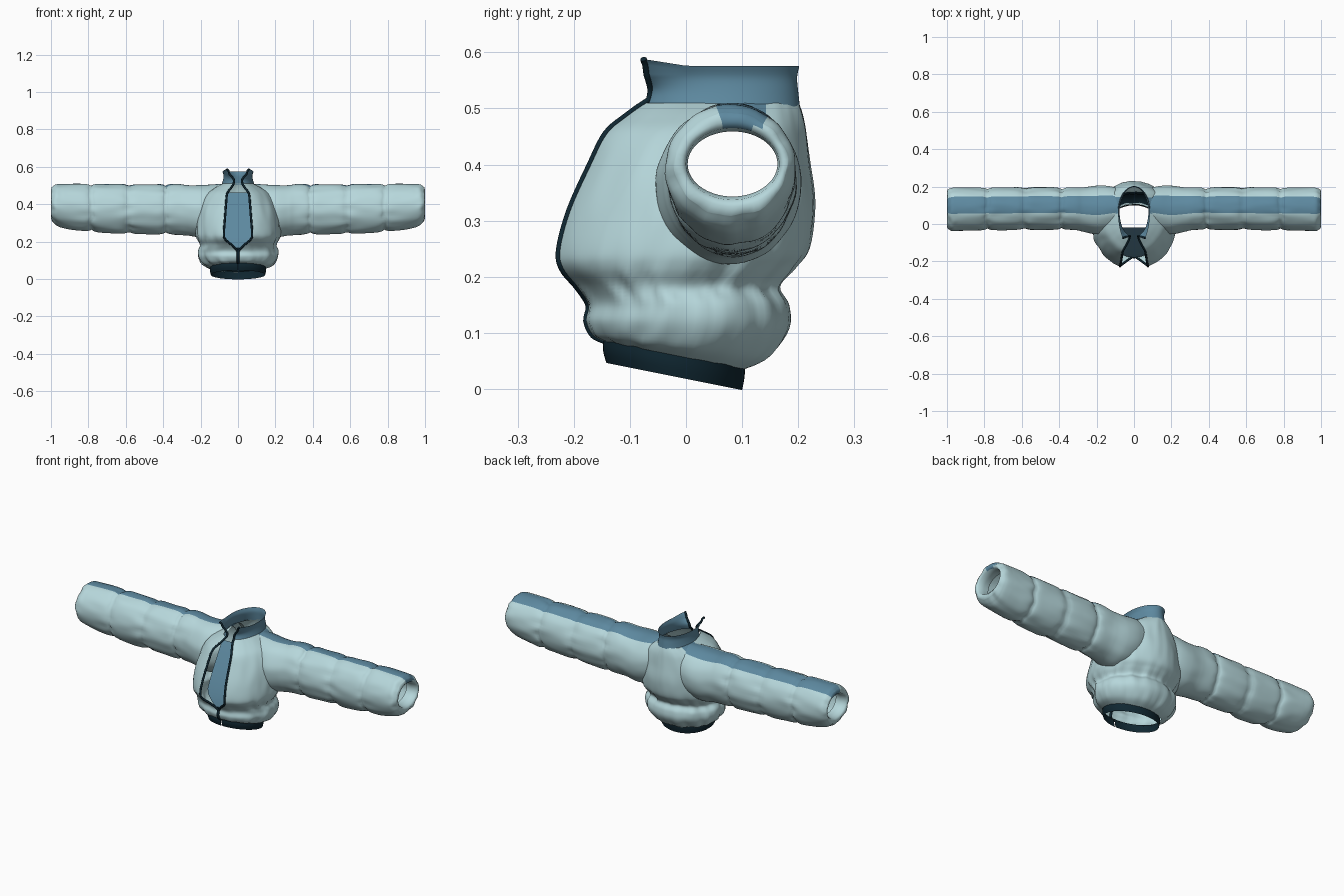
import bpy, bmesh, math
from mathutils import Vector, noise

if "Cube" in bpy.data.objects:
    bpy.data.objects.remove(bpy.data.objects["Cube"])


def mat(name, c):
    m = bpy.data.materials.new(name)
    m.diffuse_color = (*c, 1)
    m.use_nodes = True
    m.node_tree.nodes["Principled BSDF"].inputs["Base Color"].default_value = m.diffuse_color
    return m


PALE = mat("pale blue fabric", (0.47, 0.68, 0.71))
STEEL = mat("steel blue fabric", (0.11, 0.25, 0.35))
NAVY = mat("dark navy trim", (0.005, 0.02, 0.031))


def smooth(rows, n):
    """Catmull-Rom interpolation of rows, n steps for each span."""
    out = []
    for i in range(len(rows) - 1):
        p0, p1, p2 = rows[max(i - 1, 0)], rows[i], rows[i + 1]
        p3 = rows[min(i + 2, len(rows) - 1)]
        for k in range(n):
            t = k / n
            out.append([0.5 * (2 * b + (c - a) * t + (2 * a - 5 * b + 4 * c - d) * t * t
                               + (3 * b - a - 3 * c + d) * t ** 3)
                        for a, b, c, d in zip(p0, p1, p2, p3)])
    out.append(list(rows[-1]))
    return out


def sheet(name, grid, mats, closed=False, rule=None, drop=None):
    """Skin a grid of points; rule picks the colour, drop removes faces."""
    bm = bmesh.new()
    vs = [[bm.verts.new(p) for p in r] for r in grid]
    n = len(grid[0])
    for i in range(len(grid) - 1):
        for j in range(n if closed else n - 1):
            k = (j + 1) % n
            q = (vs[i][j], vs[i][k], vs[i + 1][k], vs[i + 1][j])
            c = sum((v.co for v in q), Vector()) / 4
            if drop and drop(c):
                continue
            f = bm.faces.new(q)
            f.smooth = True
            if rule:
                f.material_index = rule(c, j)
    bmesh.ops.delete(bm, geom=[v for v in bm.verts if not v.link_faces], context='VERTS')
    me = bpy.data.meshes.new(name)
    bm.to_mesh(me)
    bm.free()
    for m in mats:
        me.materials.append(m)
    ob = bpy.data.objects.new(name, me)
    bpy.context.collection.objects.link(ob)
    return ob


def rings(rows, n=96, puff=0.0):
    """Open rings around z: z, gap half-width, half-width, edge y, back y, tilt."""
    grid = []
    for z, w, a, ye, yb, tilt in rows:
        w = max(w, 0.002)
        yc = (ye + yb) / 2
        t0 = math.asin(min(w / a, 0.95))
        bf = (yc - ye) / math.cos(t0)
        ring = []
        for j in range(n + 1):
            t = t0 + (2 * math.pi - 2 * t0) * j / n
            x, y = a * math.sin(t), -math.cos(t)
            y = yc + y * (bf if y < 0 else yb - yc)
            # folds gather at the waist seam and hem, fading at the front edge
            d = Vector((math.sin(t) * 5, math.cos(t) * 5, z * 10))
            gather = math.exp(-((z - 0.185) / 0.045) ** 2) + math.exp(-((z - 0.075) / 0.03) ** 2)
            fade = min(1, min(j, n - j) / 10)
            s = 1 + puff * fade * (noise.noise(d) * (0.5 + gather)
                                   + 0.3 * gather * noise.noise(d * 2.3))
            ring.append(Vector((x * s, yc + (y - yc) * s, z + tilt * (y + 0.02))))
        grid.append(ring)
    return grid


# Body: puffed shell with front gap and arm holes
body_rows = [
    (0.060, 0.002, 0.150, -0.145, 0.105, -0.20),
    (0.078, 0.002, 0.188, -0.166, 0.150, -0.12),
    (0.115, 0.002, 0.213, -0.178, 0.183, -0.04),
    (0.150, 0.004, 0.216, -0.174, 0.182, 0),
    (0.182, 0.034, 0.205, -0.194, 0.168, 0),
    (0.215, 0.070, 0.218, -0.221, 0.195, 0),
    (0.250, 0.075, 0.226, -0.226, 0.220, 0),
    (0.320, 0.070, 0.220, -0.207, 0.228, 0),
    (0.400, 0.064, 0.200, -0.171, 0.221, 0),
    (0.455, 0.058, 0.168, -0.143, 0.215, 0),
    (0.486, 0.038, 0.128, -0.107, 0.209, 0),
    (0.510, 0.022, 0.084, -0.074, 0.201, 0),
]
body = rings(smooth(body_rows, 5), puff=0.055)
sheet("jacket_body", body, [PALE, STEEL],
      rule=lambda c, j: int(c.z > 0.45 and 0.055 < c.y < 0.145),
      drop=lambda c: abs(c.x) > 0.1 and ((c.y - 0.083) / 0.095) ** 2 + ((c.z - 0.385) / 0.095) ** 2 < 1)

# Waistband: lower at the back
band = rings(smooth([(0.022, 0.002, 0.145, -0.142, 0.10, -0.2),
                     (0.044, 0.002, 0.150, -0.148, 0.104, -0.2),
                     (0.066, 0.002, 0.150, -0.146, 0.106, -0.2)], 3))
sheet("waistband", band, [NAVY])

# Dark facing inside the lower back
facing = [[p - Vector((p.x, p.y, 0)) * 0.05 for p in r[34:63]] for r in body[2:24]]
sheet("back_facing", facing, [NAVY])

# Collar: standing band with flared front corners
collar = rings(smooth([(0.503, 0.024, 0.088, -0.070, 0.203, 0),
                       (0.530, 0.022, 0.080, -0.063, 0.200, 0),
                       (0.555, 0.040, 0.077, -0.068, 0.198, 0),
                       (0.576, 0.060, 0.085, -0.076, 0.202, 0)], 4))
for r in collar[-3:]:
    for p in r:
        p.z += 0.011 * max(0, -p.y / 0.07)
sheet("collar", collar, [STEEL])

# Inner front panel, leaning back behind the gap
panel = []
for k in range(13):
    u = k / 12
    z = 0.165 + 0.297 * u
    y = -0.178 + 0.158 * u ** 1.3
    h = 0.02 + 0.062 * min(1, u * 5)
    panel.append([Vector((h * s, y, z)) for s in (-1, 0, 1)])
sheet("inner_panel", panel, [STEEL])


def trim(name, pts, r):
    """Thin square-ish cord along points."""
    cu = bpy.data.curves.new(name, 'CURVE')
    cu.dimensions = '3D'
    cu.bevel_depth = r
    cu.bevel_resolution = 1
    cu.use_fill_caps = True
    sp = cu.splines.new('POLY')
    sp.points.add(len(pts) - 1)
    for q, p in zip(sp.points, pts):
        q.co = (*p, 1)
    cu.materials.append(NAVY)
    ob = bpy.data.objects.new(name, cu)
    bpy.context.collection.objects.link(ob)


# Zip edges from hem to collar tip
edge = [r[0] for r in body if r[0].z < 0.505] + [r[0] for r in collar[2:]]
for s, side in ((1, "left"), (-1, "right")):
    trim("zip_edge_" + side, [Vector((p.x * s, p.y, p.z)) for p in edge], 0.006)

# Sleeve: x, centre y, centre z, half-depth, half-height
sleeve_rows = [
    (0.08, 0.085, 0.385, 0.105, 0.122),
    (0.14, 0.080, 0.370, 0.122, 0.134),
    (0.20, 0.075, 0.362, 0.128, 0.138),
    (0.27, 0.078, 0.367, 0.118, 0.133),
    (0.33, 0.082, 0.372, 0.112, 0.135),
    (0.48, 0.083, 0.372, 0.112, 0.132),
    (0.68, 0.081, 0.376, 0.113, 0.130),
    (0.85, 0.080, 0.384, 0.113, 0.124),
    (0.94, 0.079, 0.391, 0.114, 0.115),
    (0.975, 0.078, 0.397, 0.112, 0.106),
    (0.995, 0.080, 0.400, 0.099, 0.090),
]
N = 60
SEAMS = (0.385, 0.585, 0.785)
grid = []
for x, yc, zc, ry, rz in smooth(sleeve_rows, 14):
    ring = []
    near = min(abs(x - s) for s in SEAMS)
    pinch = 0.105 * math.exp(-near / 0.014) - 0.012
    fold = 0.02 + 0.06 * math.exp(-near / 0.05) + 0.05 * max(0, (x - 0.93) / 0.07)
    for j in range(N):
        t = 2 * math.pi * j / N
        d = Vector((x * 9, math.sin(t) * 3, math.cos(t) * 3))
        s = 1 - pinch + fold * noise.noise(d) * 0.9
        wob = 0.009 * noise.noise(d * 1.3 + Vector((5, 5, 5))) if x > 0.35 else 0
        ring.append(Vector((min(x + wob, 0.998), yc - ry * s * math.sin(t), zc + rz * s * math.cos(t))))
    grid.append(ring)
# cuff folds back inside
for x, ry, rz in ((1.0, 0.091, 0.076), (0.992, 0.083, 0.064), (0.96, 0.080, 0.058), (0.93, 0.083, 0.062)):
    grid.append([Vector((x, 0.083 - ry * math.sin(2 * math.pi * j / N),
                         0.401 + rz * math.cos(2 * math.pi * j / N))) for j in range(N)])
sleeve = sheet("sleeves", grid, [PALE, STEEL], closed=True,
               rule=lambda c, j: int((j < 2 or j >= N - 6) and c.z > 0.464))
mir = sleeve.modifiers.new("mirror", 'MIRROR')
mir.use_axis[0] = True
mir.use_mirror_merge = False
